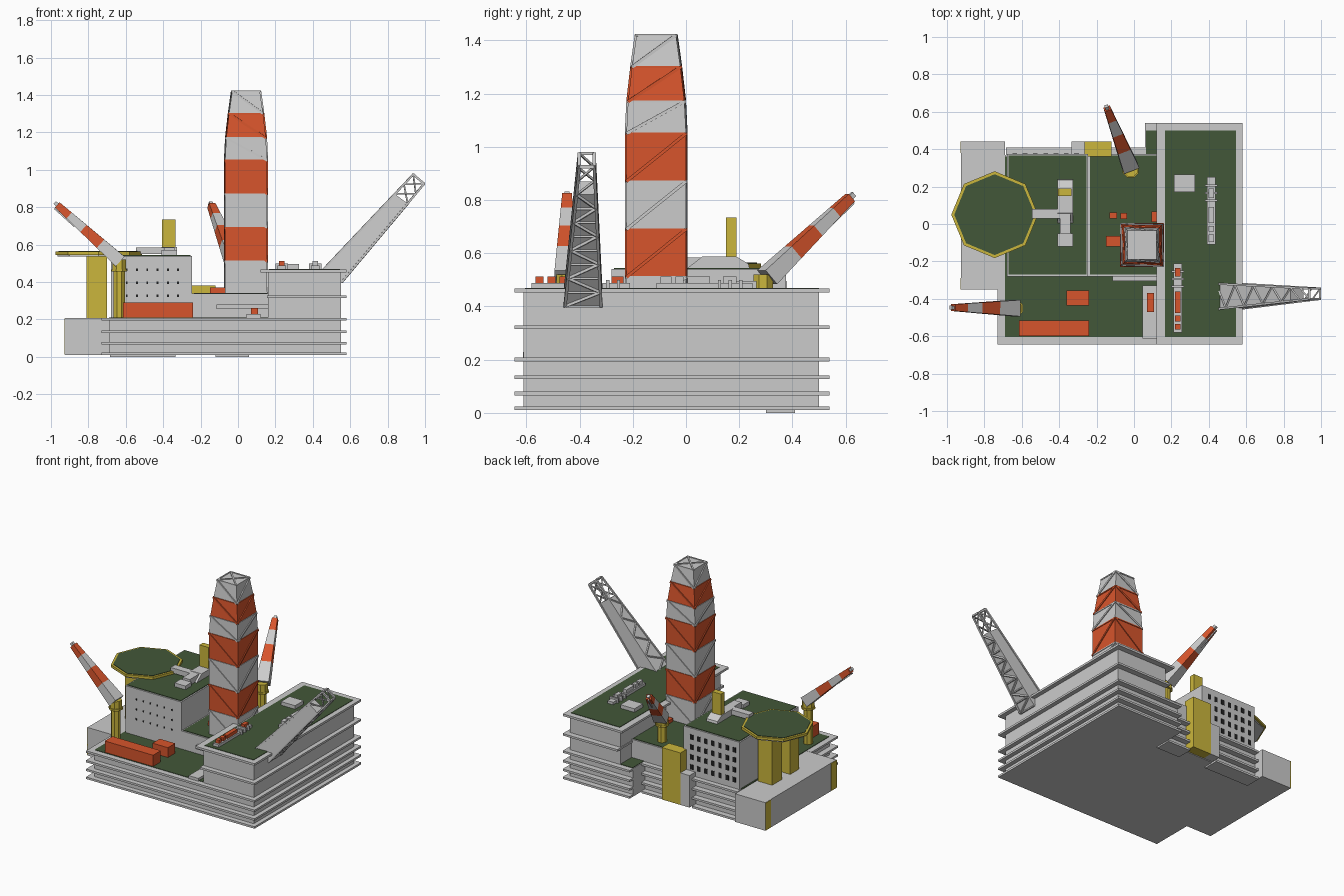
import bpy, bmesh, math
from mathutils import Vector as V


def mat(name, c):
    m = bpy.data.materials.new(name)
    m.diffuse_color = (*c, 1)
    return m


RED = mat("red", (0.68, 0.09, 0.025))
GREEN = mat("deck_green", (0.055, 0.095, 0.04))
YELLOW = mat("yellow", (0.6, 0.47, 0.045))
DARK = mat("dark_glass", (0.015, 0.015, 0.015))


# every part is a list of (ring, ring) lofts with capped ends
def make(name, lofts, m=None):
    bm = bmesh.new()
    for a, b in lofts:
        va = [bm.verts.new(p) for p in a]
        vb = [bm.verts.new(p) for p in b]
        n = len(va)
        bm.faces.new(va[::-1])
        bm.faces.new(vb)
        for i in range(n):
            j = (i + 1) % n
            bm.faces.new((va[i], va[j], vb[j], vb[i]))
    bmesh.ops.recalc_face_normals(bm, faces=bm.faces)
    me = bpy.data.meshes.new(name)
    bm.to_mesh(me)
    bm.free()
    ob = bpy.data.objects.new(name, me)
    bpy.context.collection.objects.link(ob)
    if m:
        me.materials.append(m)
    return ob


def prism(pts, z0, z1):
    return [(x, y, z0) for x, y in pts], [(x, y, z1) for x, y in pts]


def box(x0, x1, y0, y1, z0, z1):
    return prism([(x0, y0), (x1, y0), (x1, y1), (x0, y1)], z0, z1)


def ngon(x, y, r, n=8, a=0.0):
    return [(x + r * math.cos(a + i * math.tau / n), y + r * math.sin(a + i * math.tau / n)) for i in range(n)]


def beam(p, q, w0, h0, w1=None, h1=None):
    p, q = V(p), V(q)
    d = (q - p).normalized()
    s = d.cross(V((0, 0, 1)))
    s = s.normalized() if s.length > 1e-3 else V((1, 0, 0))
    u = s.cross(d)
    ring = lambda c, w, h: [c + s * w * i / 2 + u * h * j / 2 for i, j in ((-1, -1), (1, -1), (1, 1), (-1, 1))]
    return ring(p, w0, h0), ring(q, w1 or w0, h1 or h0)


def rod(p, q, t=0.01):
    return beam(p, q, t, t)


# hull, upper block, middle block, side block
HULL = [(-0.69, -0.61), (0.55, -0.61), (0.55, 0.5), (0.06, 0.5), (0.06, 0.37), (-0.69, 0.37)]
make("hull", [prism(HULL, 0.01, 0.2)])
make("upper_block", [box(0.16, 0.55, -0.61, 0.5, 0.2, 0.462)])
make("middle_block", [box(-0.25, 0.16, -0.28, 0.375, 0.2, 0.338)])
make("side_block", [box(-0.925, -0.69, -0.35, 0.44, 0.01, 0.207)])
make("side_block_corners", [box(-0.928, -0.92, y, y + 0.06, 0.012, 0.205) for y in (-0.35, 0.38)], YELLOW)

# walkway flanges around the hull
FL = [(-0.73, -0.645), (0.58, -0.645), (0.58, 0.54), (0.06, 0.54), (0.06, 0.3), (-0.68, 0.3), (-0.68, -0.35), (-0.73, -0.35)]
make("lower_flanges", [prism(FL, z, z + 0.014) for z in (0.01, 0.066, 0.127, 0.194)])
make("upper_flanges", [box(0.155, 0.58, -0.645, 0.54, 0.315, 0.329), box(0.12, 0.58, -0.645, 0.54, 0.452, 0.467)])
make("back_flanges", [box(a, b, 0.3, 0.41, z, z + 0.014)
                      for a, b in ((-0.685, -0.335), (-0.12, 0.06)) for z in (0.0, 0.062, 0.127, 0.194)])
make("front_wall_ledge", [box(-0.115, 0.16, -0.305, -0.28, 0.255, 0.28)])

# green decks
make("lower_deck", [prism([(-0.69, -0.605), (0.16, -0.605), (0.16, 0.5), (0.065, 0.5), (0.065, 0.36), (-0.69, 0.36)], 0.2, 0.211)], GREEN)
make("middle_deck", [box(-0.235, 0.155, -0.27, 0.365, 0.33, 0.342)], GREEN)
make("upper_deck", [box(0.165, 0.545, -0.605, 0.5, 0.455, 0.47)], GREEN)

# accommodation house with windows on the front and back
make("house", [box(-0.68, -0.245, -0.28, 0.375, 0.2, 0.54)])
make("house_roof", [box(-0.67, -0.255, -0.27, 0.365, 0.535, 0.544)], GREEN)
make("back_windows", [box(x, x + 0.025, 0.37, 0.377, z, z + 0.035)
                      for x in [-0.65 + 0.055 * i for i in range(7)] for z in (0.25, 0.32, 0.39, 0.46)], DARK)
make("front_windows", [box(x, x + 0.01, -0.282, -0.275, z, z + 0.012)
                       for x in [-0.6 + 0.055 * i for i in range(6)] for z in (0.32, 0.39, 0.46)], DARK)

# roof machinery and exhaust stack
make("roof_machinery", [
    box(-0.41, -0.325, -0.12, -0.05, 0.54, 0.57), box(-0.395, -0.34, -0.05, 0.06, 0.54, 0.585),
    (([(-0.41, y, z) for y, z in ((0.0, 0.54), (0.28 - 0.04, 0.54), (0.235, 0.56), (0.19, 0.587), (0.06, 0.587))]),
     [(-0.325, y, z) for y, z in ((0.0, 0.54), (0.24, 0.54), (0.235, 0.56), (0.19, 0.587), (0.06, 0.587))])])
make("helideck_bridge", [box(-0.545, -0.39, 0.03, 0.08, 0.55, 0.585)])
make("exhaust_stack", [box(-0.405, -0.335, 0.15, 0.19, 0.58, 0.735)], YELLOW)

# helideck
make("helideck_rim", [prism(ngon(-0.745, 0.05, 0.232), 0.545, 0.562)], YELLOW)
make("helideck_underside", [prism(ngon(-0.745, 0.05, 0.22), 0.535, 0.55)])
make("helideck_surface", [prism(ngon(-0.745, 0.05, 0.216), 0.55, 0.565)], GREEN)
make("helideck_columns", [box(-0.81, -0.7, 0.09, 0.2, 0.2, 0.536), box(-0.81, -0.7, -0.1, 0.0, 0.2, 0.536)], YELLOW)

# derrick: coloured bands, frames and diagonal braces
LV = [(0.34, 0.112), (0.51, 0.112), (0.69, 0.112), (0.87, 0.112), (1.05, 0.112), (1.17, 0.106), (1.3, 0.091), (1.42, 0.074)]


def corners(i, g=0.0):
    z, r = LV[i]
    return [V((0.043 + sx * (r + g), -0.112 + sy * (r + g), z)) for sx, sy in ((-1, -1), (1, -1), (1, 1), (-1, 1))]


for i in range(7):
    red = RED if i % 2 else None
    lo, hi = corners(i), corners(i + 1)
    make(f"derrick_band_{i + 1}", [(lo, hi)], red)
    bars = []
    for k in range(4):
        j = (k + 1) % 4
        bars.append(rod(hi[k], lo[j], 0.012) if k % 2 == 0 else rod(lo[k], hi[j], 0.012))
        bars.append(rod(hi[k], hi[j], 0.008))
    make(f"derrick_braces_{i + 1}", bars, red)
top = corners(7)
make("derrick_top_cross", [rod(top[0], top[2]), rod(top[1], top[3])])


# pedestal cranes
def crane(name, x, y, zb, foot, tip):
    make(name + "_pedestal", [prism(ngon(x, y, 0.032, 8, 0.39), zb, 0.46), prism(ngon(x, y, 0.046, 8, 0.39), 0.455, 0.468),
                              prism(ngon(x, y, 0.04, 8, 0.39), 0.468, 0.52)], YELLOW)
    a, b = V(foot), V(tip)
    size = lambda t: (0.088 - 0.054 * t, 0.07 - 0.035 * t)
    cuts = [0, 0.3, 0.56, 0.78, 0.96]
    for i in range(4):
        s, t = cuts[i], cuts[i + 1]
        make(f"{name}_boom_{i + 1}", [beam(a.lerp(b, s), a.lerp(b, t), *size(s), *size(t))], RED if i % 2 else None)
    # light truss below the boom end
    low = [a.lerp(b, t) - V((0, 0, 0.033)) for t in (0.7, 0.8, 0.9, 1.0)]
    up = [a.lerp(b, t) for t in (0.75, 0.85, 0.95)]
    bars = [rod(low[0], low[3], 0.008), rod(a.lerp(b, 0.94), b, 0.02)]
    for i in range(3):
        bars += [rod(low[i], up[i], 0.006), rod(up[i], low[i + 1], 0.006)]
    make(name + "_boom_truss", bars)


crane("front_crane", -0.635, -0.45, 0.2, (-0.63, -0.45, 0.51), (-0.98, -0.447, 0.825))
crane("back_crane", -0.018, 0.29, 0.33, (-0.02, 0.305, 0.51), (-0.148, 0.63, 0.822))


# flare boom: plated lower part, open lattice at the end
def flare(t):
    u, l = V((0.44, 0, 0.45)).lerp(V((0.937, 0, 0.975)), t), V((0.555, 0, 0.4)).lerp(V((0.995, 0, 0.925)), t)
    c, h = -0.387 + 0.014 * t, 0.068 - 0.04 * t
    return [V((l.x, c - h, l.z)), V((l.x, c + h, l.z)), V((u.x, c + h, u.z)), V((u.x, c - h, u.z))]


make("flare_boom_plated", [(flare(0), flare(0.8))])
bars = []
for k in range(4):
    bars.append(rod(flare(0)[k], flare(1)[k], 0.011))
    bars.append(rod(flare(1)[k], flare(1)[(k + 1) % 4], 0.012))
    for s, t in ((0.8, 0.9), (0.9, 1.0)):
        bars.append(rod(flare(s)[k], flare(t)[(k + 1) % 4], 0.008))
for i in range(8):
    r, q = flare(i / 10), flare((i + 1) / 10)
    bars += [rod(r[i % 2], q[1 - i % 2]), rod(r[0], r[1], 0.008), rod(r[2 + i % 2], q[3 - i % 2], 0.008)]
make("flare_boom_lattice", bars)

# service tower on the back wall
make("service_tower", [box(-0.265, -0.12, 0.36, 0.44, 0.015, 0.38)], YELLOW)
make("service_box", [box(-0.335, -0.265, 0.36, 0.44, 0.015, 0.24)])

# lower and middle deck cargo
make("lower_containers", [box(-0.615, -0.24, -0.6, -0.515, 0.21, 0.29), box(-0.36, -0.24, -0.435, -0.355, 0.21, 0.28),
                          box(0.07, 0.108, -0.47, -0.37, 0.225, 0.26)], RED)
make("loading_platform", [box(0.045, 0.12, -0.612, -0.33, 0.2, 0.228)])
make("middle_containers", [box(-0.15, -0.068, -0.12, -0.065, 0.34, 0.37), box(-0.13, -0.09, 0.03, 0.062, 0.34, 0.365),
                           box(-0.073, -0.037, 0.027, 0.06, 0.34, 0.365), box(0.093, 0.127, 0.01, 0.067, 0.34, 0.365)], RED)


# upper deck machinery rows
def row(name, x, y0, y1, caps, m):
    make(name + "_skid", [box(x - 0.022, x + 0.022, y0, y1, 0.465, 0.488)]
         + [box(x - 0.034, x + 0.034, y, y + 0.012, 0.465, 0.5) for y in (y1 - 0.13, y1 - 0.09, y1 - 0.05)])
    make(name + "_units", [box(x - 0.014, x + 0.014, a, b, 0.485, 0.512) for a, b in caps], m)


row("front_machinery", 0.234, -0.58, -0.21, [(-0.565, -0.535), (-0.52, -0.49), (-0.475, -0.36), (-0.28, -0.235)], RED)
row("back_machinery", 0.413, -0.11, 0.25, [(-0.095, -0.055), (-0.04, -0.01), (0.005, 0.09), (0.14, 0.19)], None)
make("deck_hatch", [box(0.215, 0.325, 0.17, 0.265, 0.465, 0.495)])
